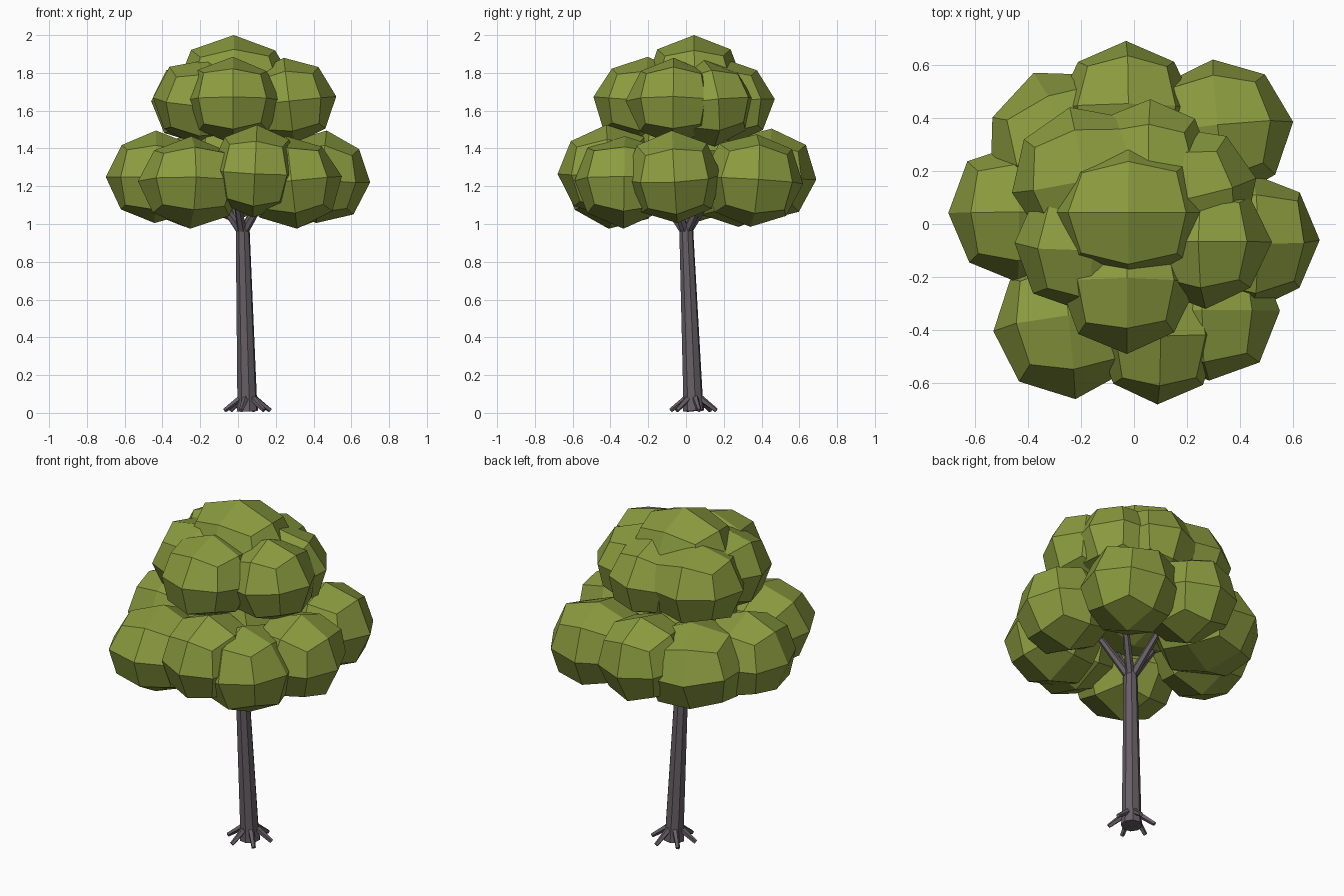
import bpy, bmesh, random
from math import cos, sin, tau
from mathutils import Vector, Euler

random.seed(11)
cube = bpy.data.objects.get("Cube")
if cube:
    bpy.data.objects.remove(cube, do_unlink=True)


def material(name, color):
    mat = bpy.data.materials.new(name)
    mat.use_nodes = True
    mat.diffuse_color = color
    mat.node_tree.nodes["Principled BSDF"].inputs["Base Color"].default_value = color
    return mat


leaf_green = material("leaf_green", (0.26, 0.33, 0.05, 1))
bark_grey = material("bark_grey", (0.135, 0.115, 0.13, 1))


def finish(name, bm, mat):
    bmesh.ops.recalc_face_normals(bm, faces=bm.faces)
    mesh = bpy.data.meshes.new(name)
    bm.to_mesh(mesh)
    bm.free()
    mesh.materials.append(mat)
    obj = bpy.data.objects.new(name, mesh)
    bpy.context.scene.collection.objects.link(obj)
    return obj


def foliage(name, center, half, yaw=0):
    """Coarse irregular quad ball, fitted to a box of the given half sizes."""
    bm = bmesh.new()
    bmesh.ops.create_cube(bm, size=2)
    bmesh.ops.subdivide_edges(bm, edges=bm.edges, cuts=1, use_grid_fill=True)
    tilt_x, tilt_y = random.uniform(-0.12, 0.12), random.uniform(-0.12, 0.12)
    turn = Euler((tilt_x, tilt_y, yaw)).to_matrix()
    for v in bm.verts:
        v.co = turn @ (v.co.normalized() * random.uniform(0.96, 1.04))
    for axis in range(3):
        values = [v.co[axis] for v in bm.verts]
        low, high = min(values), max(values)
        for v in bm.verts:
            t = (v.co[axis] - low) / (high - low)
            v.co[axis] = center[axis] + half[axis] * (2 * t - 1)
    return finish(name, bm, leaf_green)


def limb(name, rings, sides):
    """Tapered faceted tube through (point, radius) rings."""
    bm = bmesh.new()
    axis = Vector(rings[-1][0]) - Vector(rings[0][0])
    turn = axis.to_track_quat("Z", "Y")
    loops = []
    for point, radius in rings:
        loops.append([bm.verts.new(Vector(point) + turn @ Vector(
            (radius * cos(tau * i / sides), radius * sin(tau * i / sides), 0)))
            for i in range(sides)])
    for a, b in zip(loops, loops[1:]):
        for i in range(sides):
            j = (i + 1) % sides
            bm.faces.new((a[i], a[j], b[j], b[i]))
    bm.faces.new(loops[0])
    bm.faces.new(loops[-1])
    return finish(name, bm, bark_grey)


# Lower foliage ring: x, y, z, half width, half depth, yaw
lower = [
    (-0.44, 0.04, 1.25, 0.26, 0.26, 0), (-0.26, 0.29, 1.23, 0.28, 0.28, 0.38),
    (-0.03, 0.42, 1.26, 0.27, 0.27, 0), (0.33, 0.35, 1.23, 0.27, 0.27, 0.1),
    (0.44, -0.07, 1.25, 0.26, 0.26, 0), (0.28, -0.32, 1.22, 0.27, 0.27, 0),
    (0.09, -0.41, 1.28, 0.24, 0.27, 0), (-0.25, -0.38, 1.22, 0.28, 0.28, 0.1),
]
for n, (x, y, z, w, d, yaw) in enumerate(lower):
    foliage(f"lower_foliage_{n + 1}", (x, y, z), (w, d, 0.245), yaw)

# Upper foliage ring
upper = [
    (-0.02, -0.23, 1.655, 0.26, 0.26, 0), (0.27, -0.07, 1.65, 0.25, 0.25, 0),
    (0.21, 0.12, 1.64, 0.25, 0.24, 0.2), (0.06, 0.21, 1.65, 0.24, 0.26, 0),
    (-0.19, 0.17, 1.65, 0.27, 0.27, 0.2), (-0.18, -0.07, 1.64, 0.27, 0.26, 0),
]
for n, (x, y, z, w, d, yaw) in enumerate(upper):
    foliage(f"upper_foliage_{n + 1}", (x, y, z), (w, d, 0.23), yaw)

# Crown on top, and the core closing the gap between the rings
foliage("top_foliage", (-0.01, 0.045, 1.75), (0.31, 0.26, 0.25))
foliage("core_foliage", (0, 0, 1.38), (0.3, 0.3, 0.23))

# Leaning trunk
base = Vector((0.05, 0.04, 0.01))
fork = Vector((0.024, 0, 1.0))
limb("trunk", [(base, 0.058), (base.lerp(fork, 0.06), 0.053), (fork, 0.037)], 8)

# Roots around the foot
for n in range(6):
    a = tau * n / 6 + 0.25
    out = Vector((cos(a), sin(a), 0))
    limb(f"root_{n + 1}", [(base + out * 0.035 + Vector((0, 0, 0.07)), 0.018),
                           (base + out * 0.125 + Vector((0, 0, 0.003)), 0.012)], 5)

# Branches reaching into the foliage
for n in range(5):
    a = tau * n / 5 + 0.7
    out = Vector((cos(a), sin(a), 0))
    limb(f"branch_{n + 1}", [(fork + out * 0.014 - Vector((0, 0, 0.03)), 0.025),
                             (fork + out * 0.16 + Vector((0, 0, 0.18)), 0.018)], 6)
